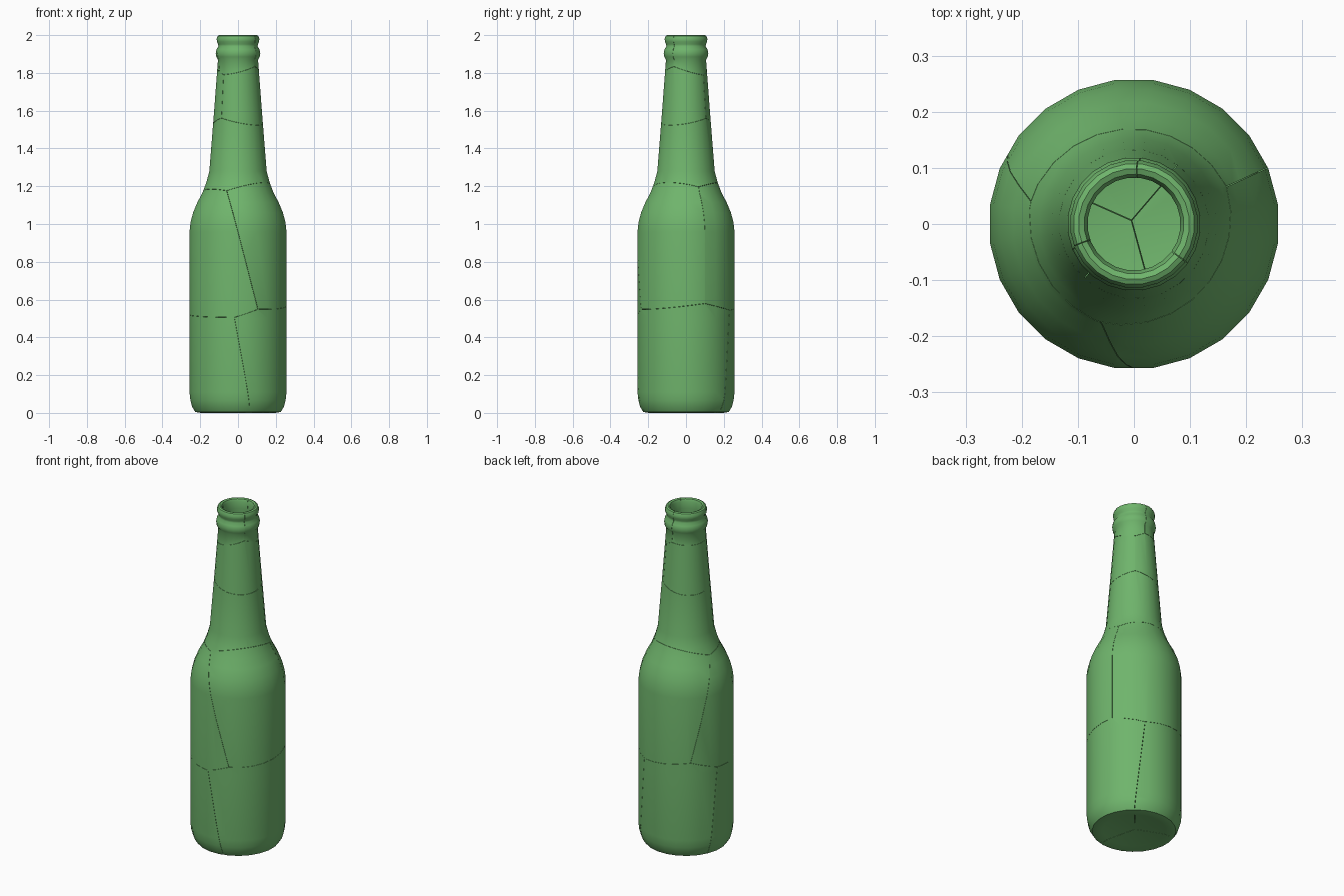
import bpy, bmesh, math
from mathutils import Vector

if "Cube" in bpy.data.objects:
    bpy.data.objects.remove(bpy.data.objects["Cube"])

SIDES = 24
GAP = 0.0006

# Closed glass profile (radius, height): underside, outer wall, lip, inner wall, floor
PROFILE = [
    (0, 0.012), (0.17, 0.008), (0.2, 0.0), (0.228, 0.005), (0.244, 0.03), (0.254, 0.065), (0.259, 0.11),
    (0.259, 0.5), (0.259, 0.96), (0.253, 1.01), (0.24, 1.06), (0.217, 1.115), (0.19, 1.165),
    (0.169, 1.22), (0.153, 1.28), (0.129, 1.58), (0.107, 1.87),
    (0.116, 1.885), (0.119, 1.905), (0.115, 1.925), (0.105, 1.94),
    (0.106, 1.952), (0.113, 1.965), (0.114, 1.982), (0.108, 1.996), (0.099, 2.0),
    (0.089, 1.996), (0.083, 1.982), (0.084, 1.94), (0.087, 1.87), (0.109, 1.58), (0.133, 1.28),
    (0.15, 1.21), (0.197, 1.105), (0.232, 1.01), (0.239, 0.95), (0.239, 0.11),
    (0.22, 0.05), (0.19, 0.03), (0, 0.03)]

# Centres of the broken pieces
SITES = {
    "base_shard": [(0.09, 0.0, 0.19), (-0.05, 0.12, 0.17), (-0.13, -0.06, 0.15)],
    "body_shard": [(-0.13, -0.1, 0.88), (0.14, -0.09, 0.95), (0.03, 0.15, 0.95)],
    "neck_shard": [(0.0, 0.0, 1.43)],
    "upper_neck_shard": [(-0.06, 0.05, 1.67), (0.05, -0.04, 1.67)],
    "lip_shard": [(-0.02, -0.1, 1.96), (0.09, 0.05, 1.96), (-0.08, 0.06, 1.95)],
}

glass = bpy.data.materials.new("green_glass")
glass.diffuse_color = (0.16, 0.46, 0.15, 1)
glass.use_nodes = True
glass.node_tree.nodes["Principled BSDF"].inputs["Base Color"].default_value = glass.diffuse_color


def lathe():
    bm = bmesh.new()
    rings = []
    for r, z in PROFILE:
        if r == 0:
            rings.append([bm.verts.new((0, 0, z))] * SIDES)
        else:
            angles = [(k + 0.5) * math.tau / SIDES for k in range(SIDES)]
            rings.append([bm.verts.new((r * math.cos(a), r * math.sin(a), z)) for a in angles])
    for low, high in zip(rings, rings[1:]):
        for k in range(SIDES):
            n = (k + 1) % SIDES
            corners = [low[k], low[n], high[n], high[k]]
            bm.faces.new(list(dict.fromkeys(corners)))
    bmesh.ops.recalc_face_normals(bm, faces=bm.faces[:])
    return bm


# Cut the bottle into cells, one per centre
bottle = lathe()
sites = [(name, Vector(p)) for name, pts in SITES.items() for p in pts]
for i, (name, p) in enumerate(sites):
    bm = bottle.copy()
    for j, (_, q) in enumerate(sites):
        if i == j:
            continue
        normal = (q - p).normalized()
        cut = bmesh.ops.bisect_plane(
            bm, geom=bm.verts[:] + bm.edges[:] + bm.faces[:], dist=1e-6,
            plane_co=(p + q) / 2 - normal * GAP, plane_no=normal, clear_outer=True)
        rim = [e for e in cut["geom_cut"] if isinstance(e, bmesh.types.BMEdge) and e.is_boundary]
        if rim:
            bmesh.ops.triangle_fill(bm, edges=rim, use_beauty=True, normal=normal)
    bmesh.ops.recalc_face_normals(bm, faces=bm.faces[:])
    mesh = bpy.data.meshes.new(name)
    bm.to_mesh(mesh)
    bm.free()
    mesh.materials.append(glass)
    shard = bpy.data.objects.new(name, mesh)
    bpy.context.collection.objects.link(shard)
    bpy.ops.object.select_all(action='DESELECT')
    shard.select_set(True)
    bpy.context.view_layer.objects.active = shard
    bpy.ops.object.shade_smooth_by_angle(angle=math.radians(40))
bottle.free()
